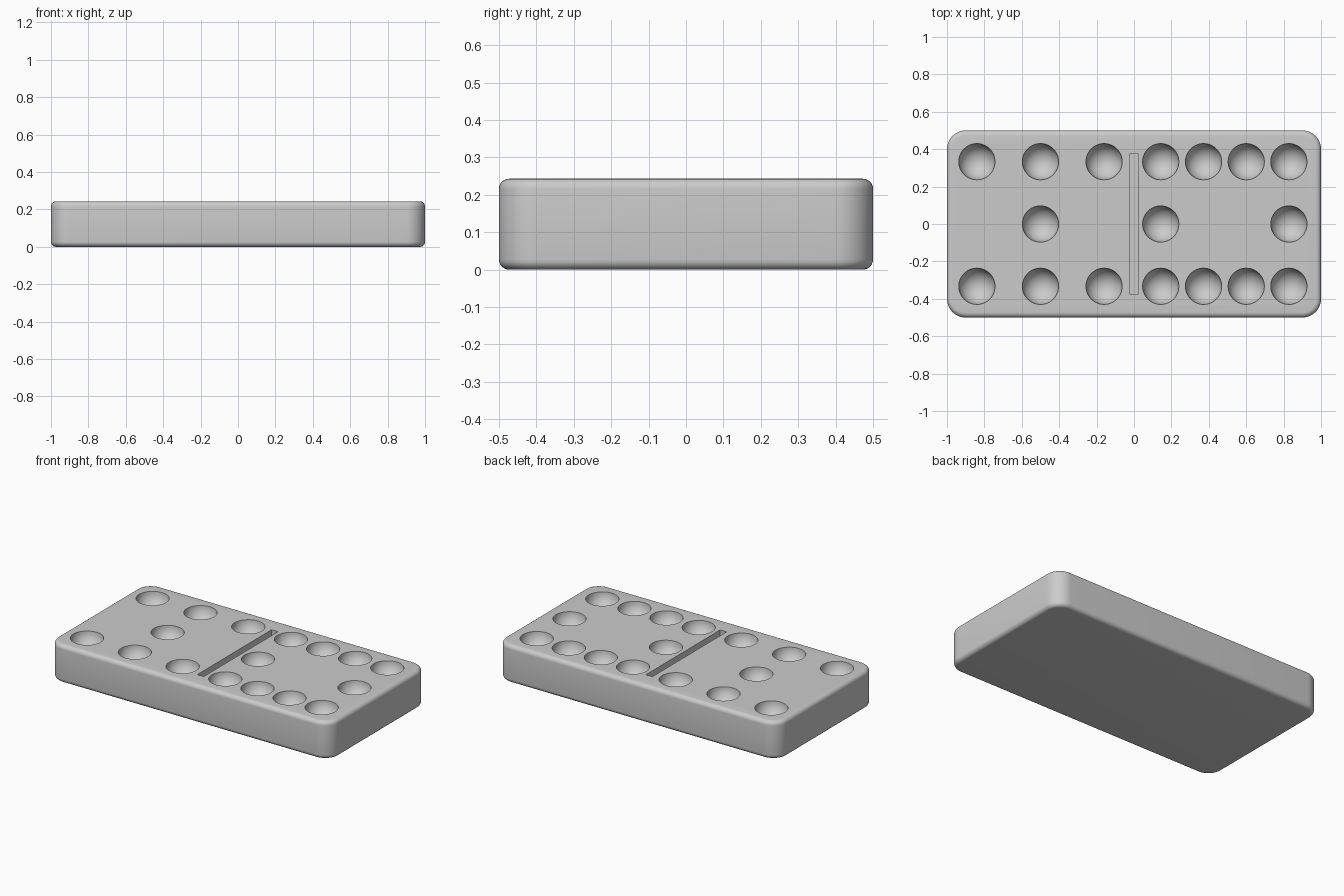
import bpy
import bmesh
from math import radians
from mathutils import Matrix

if "Cube" in bpy.data.objects:
    bpy.data.objects.remove(bpy.data.objects["Cube"], do_unlink=True)

HEIGHT = 0.243
PIT_RADIUS = 0.097
GROOVE_DEPTH = 0.04

grey = bpy.data.materials.new("plain grey")
grey.use_nodes = True
colour = (0.6, 0.6, 0.6, 1)
grey.diffuse_color = colour
grey.node_tree.nodes["Principled BSDF"].inputs["Base Color"].default_value = colour


def add_object(name, bm):
    mesh = bpy.data.meshes.new(name)
    bm.normal_update()
    bm.to_mesh(mesh)
    bm.free()
    mesh.materials.append(grey)
    obj = bpy.data.objects.new(name, mesh)
    bpy.context.collection.objects.link(obj)
    return obj


def add_box(bm, size, centre):
    matrix = Matrix.Translation(centre) @ Matrix.Diagonal((*size, 1))
    bmesh.ops.create_cube(bm, size=1, matrix=matrix)


# Tile body: round the upright corners, then the top and bottom rims
bm = bmesh.new()
add_box(bm, (2, 1, HEIGHT), (0, 0, HEIGHT / 2))
upright = [e for e in bm.edges if abs(e.verts[0].co.z - e.verts[1].co.z) > 0.1]
bmesh.ops.bevel(bm, geom=upright, offset=0.1, segments=12, profile=0.5, affect='EDGES')
rims = [e for e in bm.edges if abs(e.verts[0].co.z - e.verts[1].co.z) < 0.001]
bmesh.ops.bevel(bm, geom=rims, offset=0.027, segments=6, profile=0.5, affect='EDGES')
tile = add_object("tile_body", bm)

# Round pits: three columns and a middle on the right, four columns and two middles on the left
outer_columns = (-0.84, -0.5, -0.16, 0.143, 0.372, 0.6, 0.828)
pits = [(x, y) for x in outer_columns for y in (-0.333, 0.333)]
pits += [(x, 0) for x in (-0.5, 0.143, 0.828)]
bm = bmesh.new()
for x, y in pits:
    bmesh.ops.create_uvsphere(bm, u_segments=48, v_segments=24, radius=PIT_RADIUS,
                              matrix=Matrix.Translation((x, y, HEIGHT + 0.001)))

# Dividing groove
add_box(bm, (0.046, 0.754, 2 * GROOVE_DEPTH), (-0.002, 0, HEIGHT))
cutter = add_object("pit_and_groove_cutter", bm)
cutter.hide_render = True

# Cut the recesses into the tile
cut = tile.modifiers.new("recesses", 'BOOLEAN')
cut.operation = 'DIFFERENCE'
cut.solver = 'EXACT'
cut.object = cutter
bpy.context.view_layer.objects.active = tile
tile.select_set(True)
bpy.ops.object.modifier_apply(modifier=cut.name)
bpy.data.objects.remove(cutter, do_unlink=True)

bpy.ops.object.shade_smooth_by_angle(angle=radians(30))
